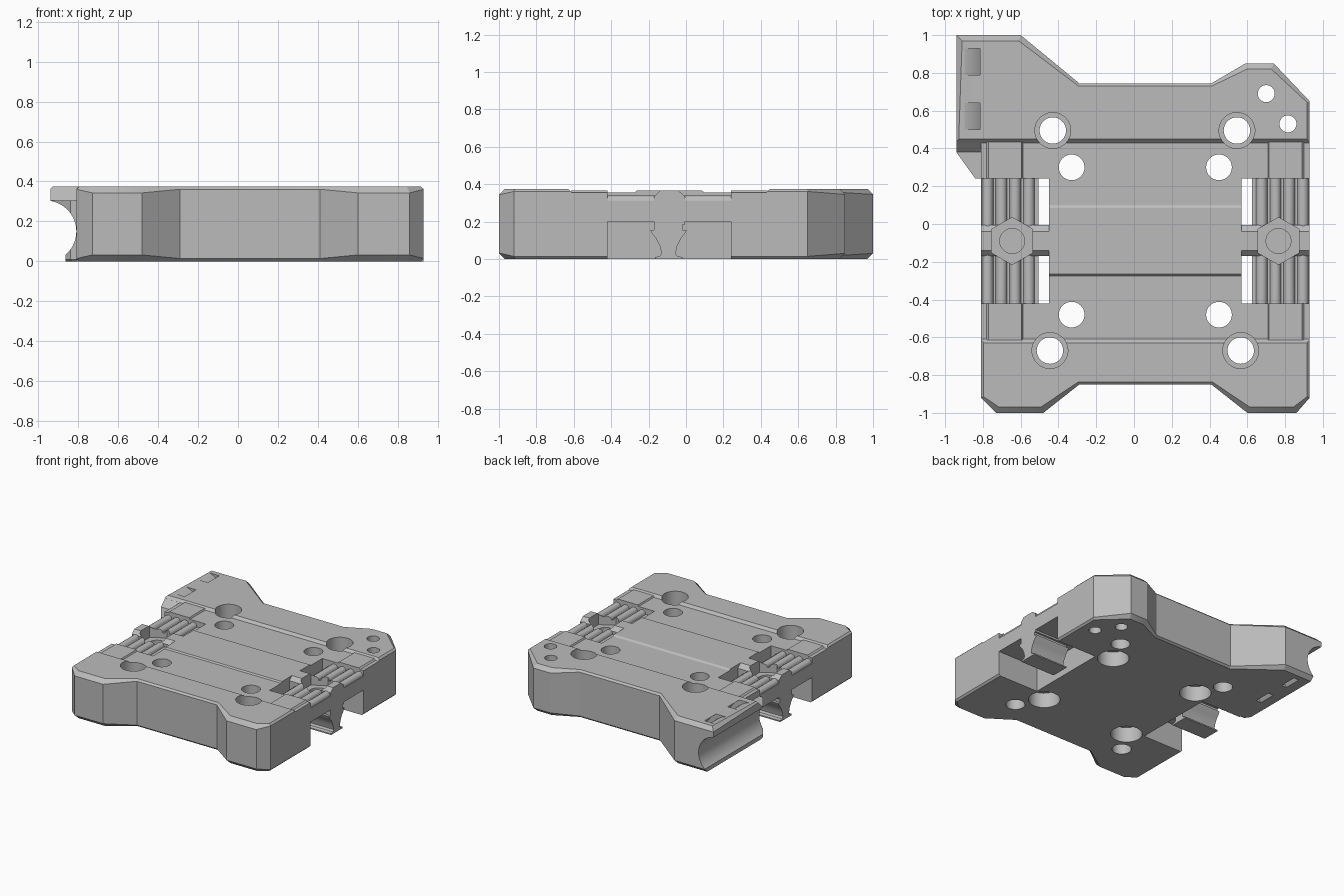
import bpy, bmesh, math
from mathutils import Vector

if "Cube" in bpy.data.objects:
    bpy.data.objects.remove(bpy.data.objects["Cube"])

grey = bpy.data.materials.new("plain_grey")
grey.use_nodes = True
colour = (0.5, 0.5, 0.5, 1)
grey.diffuse_color = colour
grey.node_tree.nodes["Principled BSDF"].inputs["Base Color"].default_value = colour

TOP = 0.375
MID = 0.06          # x of the mirror plane of the main block


def loft(name, rings):
    """Closed solid through rings of equal length."""
    bm = bmesh.new()
    rows = [[bm.verts.new(p) for p in ring] for ring in rings]
    n = len(rows[0])
    for a, b in zip(rows, rows[1:]):
        for i in range(n):
            j = (i + 1) % n
            bm.faces.new((a[i], a[j], b[j], b[i]))
    bm.faces.new(rows[0][::-1])
    bm.faces.new(rows[-1])
    bmesh.ops.recalc_face_normals(bm, faces=bm.faces)
    mesh = bpy.data.meshes.new(name)
    bm.to_mesh(mesh)
    bm.free()
    mesh.materials.append(grey)
    obj = bpy.data.objects.new(name, mesh)
    bpy.context.collection.objects.link(obj)
    return obj


def prism(name, pts, axis, lo, hi):
    """Extrude a profile along one axis."""
    place = {"x": lambda a, b, t: (t, a, b),
             "y": lambda a, b, t: (a, t, b),
             "z": lambda a, b, t: (a, b, t)}[axis]
    return loft(name, [[place(a, b, t) for a, b in pts] for t in (lo, hi)])


def ngon(x, y, r, n=40):
    return [(x + r * math.sin(math.tau * i / n), y + r * math.cos(math.tau * i / n))
            for i in range(n)]


def rect(x0, x1, y0, y1):
    return [(x0, y0), (x1, y0), (x1, y1), (x0, y1)]


def cut(obj, cutter):
    mod = obj.modifiers.new("cut", "BOOLEAN")
    mod.operation = "DIFFERENCE"
    mod.solver = "EXACT"
    mod.object = cutter
    bpy.context.view_layer.objects.active = obj
    bpy.ops.object.modifier_apply(modifier=mod.name)
    bpy.data.objects.remove(cutter)


def drill(obj, x, y, r, lo=-0.1, hi=0.5, n=40):
    cut(obj, prism("drill", ngon(x, y, r, n), "z", lo, hi))


# Main block: outline (x, y, chamfer), clockwise from the arm tip
outline = [(-0.94, 1, .03), (-0.6, 1, .03), (-0.29, .745, .014), (.41, .745, .014),
           (.59, .85, .03), (.74, .85, .03), (.93, .65, .014), (.93, -.92, .014),
           (.86, -1, .032), (.6, -1, .032), (.41, -.85, .014), (-.29, -.85, .014),
           (-.48, -1, .032), (-.73, -1, .032), (-.81, -.92, .014), (-.81, .24, .01),
           (-.84, .24, .01), (-.94, .38, .01)]


def inset(i):
    x, y, c = outline[i]
    p = Vector((x, y))
    a = (p - Vector(outline[i - 1][:2])).normalized()
    b = (Vector(outline[(i + 1) % len(outline)][:2]) - p).normalized()
    na, nb = Vector((a.y, -a.x)), Vector((b.y, -b.x))
    return p + (na + nb) * c / (1 + na.dot(nb))


inner = [inset(i) for i in range(len(outline))]
body = loft("main_block", [
    [(p.x, p.y, 0) for p in inner],
    [(x, y, c) for x, y, c in outline],
    [(x, y, TOP - c) for x, y, c in outline],
    [(p.x, p.y, TOP) for p in inner]])

# Shallow channel across the top with a low central ridge
cut(body, prism("channel", [(-.63, .5), (-.63, .376), (-.61, .355), (-.275, .355),
                            (-.265, .365), (.085, .365), (.1, .355), (.43, .355),
                            (.45, .376), (.45, .5)], "x", -1.2, 1.2))

# Arm: sloped end, long half-round groove and curved strap tunnels
cut(body, prism("arm_slope", [(.45, .376), (.38, .305), (.1, .305), (.1, .5), (.45, .5)],
                "x", -1.2, -.81))
GX, GZ = -.965, .15
cut(body, prism("groove", ngon(GX, GZ, .155, 64), "y", .1, 1.2))
cut(body, prism("groove_mouth", rect(-1.2, -.865, -.1, .1), "y", .1, 1.2))
angles = [math.radians(a) for a in range(-84, 85, 6)]
tunnel = [(GX + .27 * math.cos(a), GZ + .27 * math.sin(a)) for a in angles]
tunnel += [(GX + .234 * math.cos(a), GZ + .234 * math.sin(a)) for a in reversed(angles)]
for y in (.5, .79):
    cut(body, prism("strap_tunnel", tunnel, "y", y, y + .14))

# Screw holes: top counterbores outside, bottom counterbores inside
for x, y in ((-.43, .495), (.545, .495), (-.445, -.67), (.565, -.67)):
    drill(body, x, y, .07)
    drill(body, x, y, .095, lo=.25)
for x in (-.33, .45):
    for y in (.3, -.48):
        drill(body, x, y, .068)
        drill(body, x, y, .115, hi=.12)
drill(body, .7, .69, .045)
drill(body, .815, .53, .045)

parts = [body]
for side, label in ((-1, "right"), (1, "left")):
    def mx(d):
        return MID + side * d

    def flip(pts):
        return [(mx(a), b) for a, b in pts]

    # Side pocket right through the block
    x0, x1 = sorted((mx(.51), mx(1.05) if side > 0 else mx(.9)))
    cut(body, prism("pocket", rect(x0, x1, -.42, .24), "z", -.1, .5))

    # Ribbed rack bridging the pocket
    ribs = [(.87, .2), (.87, .31)]
    for k in range(4):
        centre = .835 - k * .073
        ribs += [(centre + .03 * math.cos(t), .31 + .03 * math.sin(t))
                 for t in (math.pi * i / 8 for i in range(9))]
    ribs += [(.565, .31), (.565, .2)]
    rack = prism(label + "_rack", flip(ribs), "y", -.42, .24)

    # Cross bar holding the nut
    xs = sorted((mx(.505), mx(.87)))
    bar = prism(label + "_cross_bar", [(-.17, .185), (-.17, .335), (-.14, .365),
                                       (-.04, .365), (-.005, .335), (-.005, .185)], "x", *xs)
    for piece in (rack, bar):
        drill(piece, mx(.705), -.09, .125, lo=.27, n=6)
        drill(piece, mx(.705), -.09, .066)

    # Hooked clamp foot below the bar
    xs = sorted((mx(.565), mx(.87)))
    foot = prism(label + "_clamp_foot", [
        (-.19, .155), (-.185, .14), (-.16, .11), (-.14, .07), (-.131, .03), (-.14, .015),
        (-.165, .01), (-.165, 0), (-.02, 0), (-.02, .01), (-.046, .015), (-.055, .03),
        (-.047, .07), (-.027, .11), (-.003, .14), (.003, .155)], "x", *xs)
    neck = prism(label + "_clamp_neck", rect(-.17, -.02, .15, .186), "x", *xs)
    parts += [rack, bar, foot, neck]

    # Low raised pads at both ends of the rack
    for end, y0, y1 in (("front", -.615, -.42), ("back", .24, .435)):
        pad = prism(f"{label}_{end}_pad", flip([(.64, .34), (.655, .366), (.83, .366), (.856, .34)]),
                    "y", y0, y1)
        parts.append(pad)

# Smooth round walls, keep the hard edges
bpy.ops.object.select_all(action="DESELECT")
for obj in parts:
    obj.select_set(True)
bpy.context.view_layer.objects.active = body
bpy.ops.object.shade_smooth_by_angle(angle=math.radians(25))
